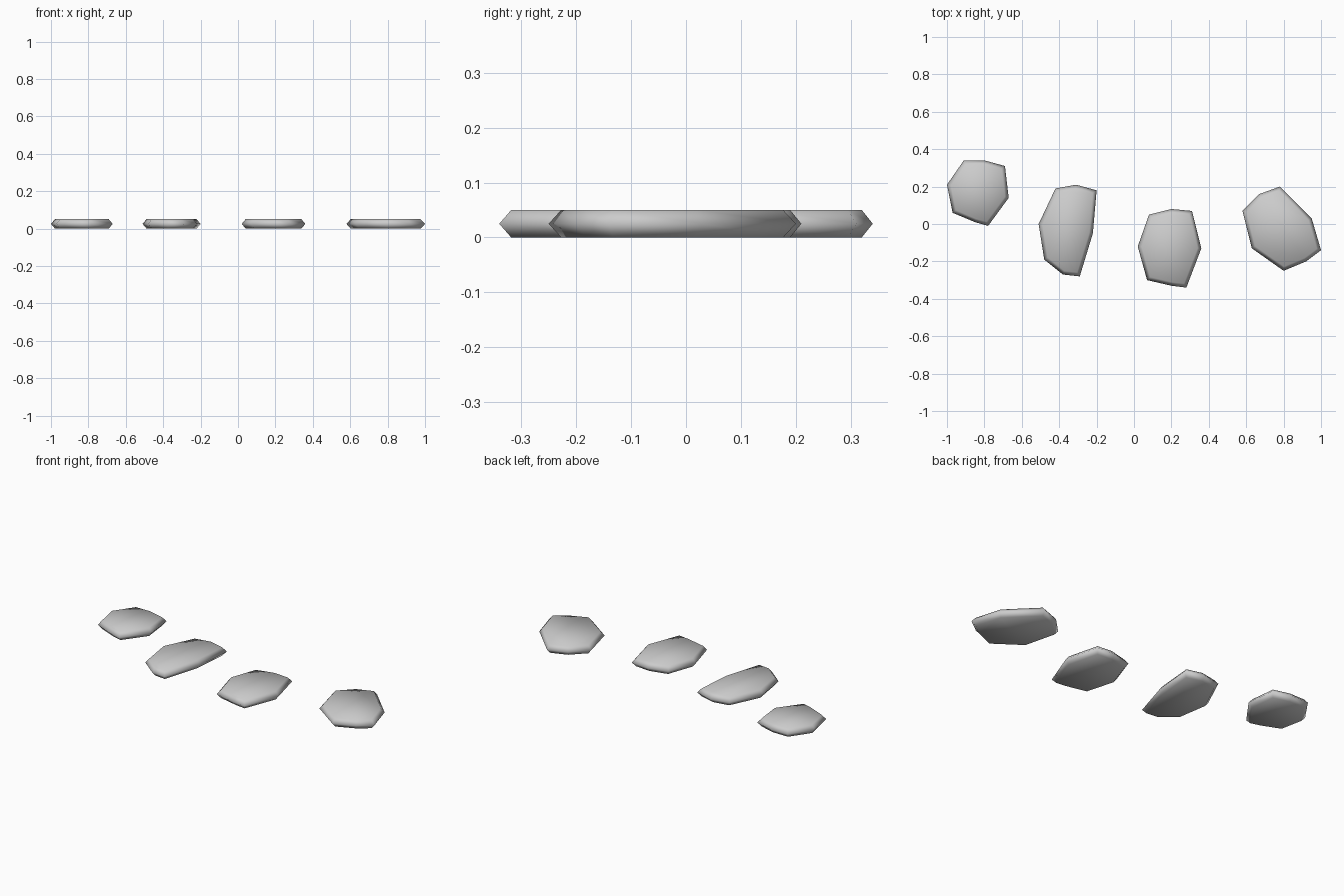
import bpy
import bmesh
from mathutils import Vector

default_cube = bpy.data.objects.get("Cube")
if default_cube:
    bpy.data.objects.remove(default_cube, do_unlink=True)

# One plain grey for all stones
stone_grey = bpy.data.materials.new("stone_grey")
stone_grey.use_nodes = True
colour = (0.6, 0.6, 0.6, 1)
stone_grey.diffuse_color = colour
stone_grey.node_tree.nodes["Principled BSDF"].inputs["Base Color"].default_value = colour

HEIGHT = 0.05    # full thickness of a stone
BEVEL = 0.02     # how far the rim stands out past the flat faces


def inset_outline(outline, distance):
    """Move every corner of a clockwise outline inwards along its mitre."""
    points = [Vector(p) for p in outline]
    result = []
    for i, point in enumerate(points):
        before = (point - points[i - 1]).normalized()
        after = (points[(i + 1) % len(points)] - point).normalized()
        normal_before = Vector((before.y, -before.x))
        normal_after = Vector((after.y, -after.x))
        mitre = (normal_before + normal_after).normalized()
        result.append(point + mitre * distance / mitre.dot(normal_after))
    return result


def make_stone(name, outline):
    """A flat slab whose sides come to an edge at half height."""
    bm = bmesh.new()
    inner = inset_outline(outline, BEVEL)
    layers = [(inner, 0), (outline, HEIGHT / 2), (inner, HEIGHT)]
    rings = [[bm.verts.new((x, y, z)) for x, y in points] for points, z in layers]
    for lower, upper in zip(rings, rings[1:]):
        for i in range(len(lower)):
            bm.faces.new((lower[i - 1], lower[i], upper[i], upper[i - 1]))
    bm.faces.new(rings[0])
    bm.faces.new(rings[-1])
    bmesh.ops.recalc_face_normals(bm, faces=bm.faces[:])
    for face in bm.faces:
        face.smooth = True
    mesh = bpy.data.meshes.new(name)
    bm.to_mesh(mesh)
    bm.free()
    mesh.materials.append(stone_grey)
    stone = bpy.data.objects.new(name, mesh)
    bpy.context.collection.objects.link(stone)
    return stone


# Four irregular stepping stones, from the model's right to its left
make_stone("far_right_stone", [
    (-1, .21), (-.91, .34), (-.8, .34), (-.69, .31),
    (-.67, .14), (-.78, -.01), (-.85, .01), (-.97, .06)])
make_stone("right_stone", [
    (-.51, 0), (-.42, .19), (-.31, .21), (-.2, .18),
    (-.22, -.05), (-.29, -.28), (-.38, -.27), (-.48, -.19)])
make_stone("left_stone", [
    (.02, -.12), (.08, .05), (.2, .08), (.31, .07),
    (.36, -.13), (.28, -.34), (.2, -.33), (.07, -.3)])
make_stone("far_left_stone", [
    (.58, .07), (.67, .16), (.78, .2), (.95, .03),
    (1, -.14), (.92, -.2), (.8, -.25), (.63, -.13)])
